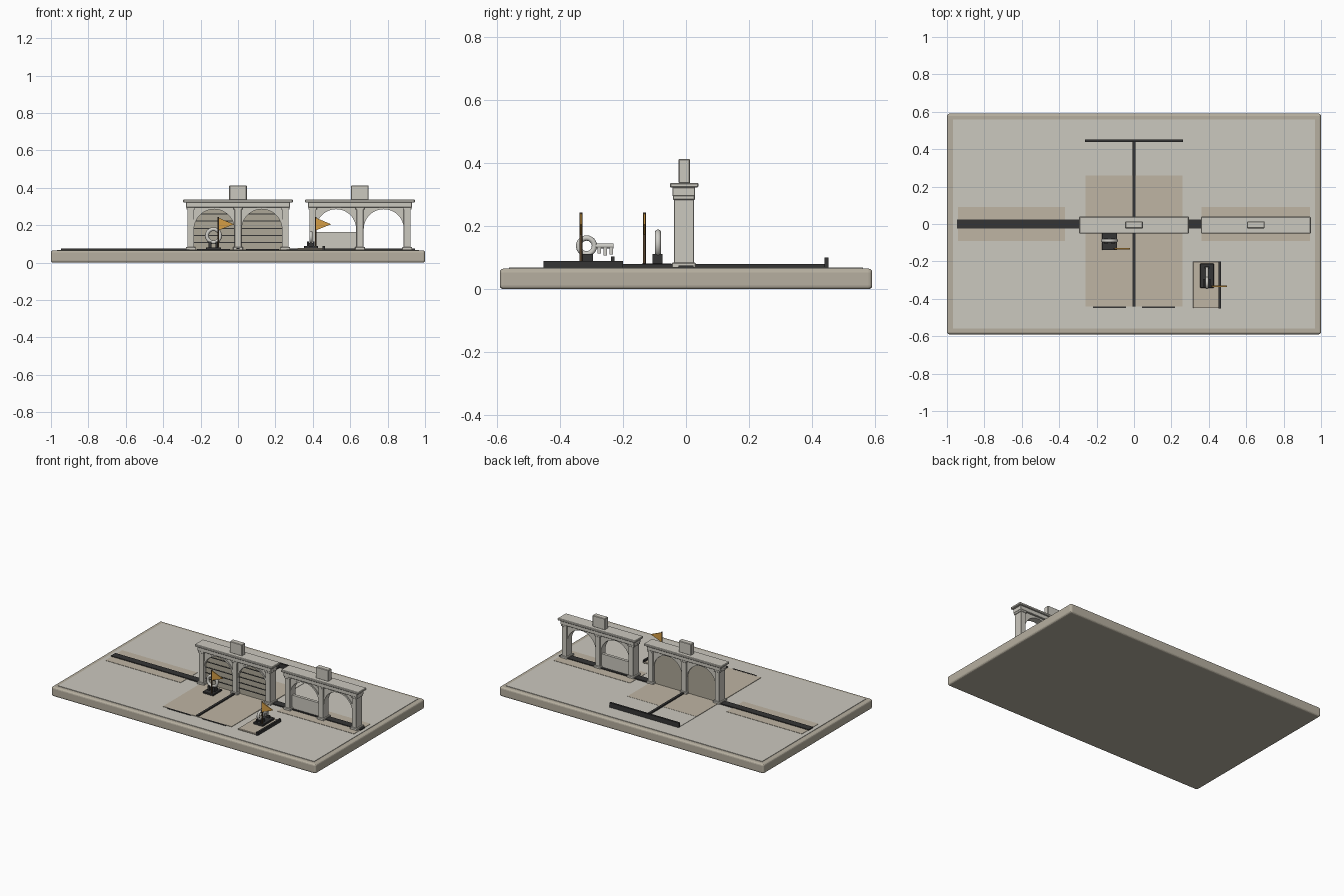
import bpy, bmesh, math
from mathutils import Vector, Matrix

if "Cube" in bpy.data.objects:
    bpy.data.objects.remove(bpy.data.objects["Cube"])

def mat(name, r, g, b):
    m = bpy.data.materials.new(name)
    m.diffuse_color = (r, g, b, 1)
    m.use_nodes = True
    m.node_tree.nodes["Principled BSDF"].inputs["Base Color"].default_value = m.diffuse_color
    return m

STONE = mat("pale_stone", .60, .58, .52)
SLAB = mat("slab_stone", .47, .43, .35)
TAN = mat("tan_paving", .52, .46, .37)
DARK = mat("dark_metal", .035, .035, .035)
STEEL = mat("light_steel", .62, .61, .57)
WOOD = mat("shutter", .42, .39, .31)
ORANGE = mat("flag_orange", .66, .34, .06)
POLE = mat("pole_brown", .10, .06, .03)

def finish(name, bm, m, bevel=0, smooth=False, seg=1):
    bmesh.ops.recalc_face_normals(bm, faces=bm.faces)
    me = bpy.data.meshes.new(name)
    bm.to_mesh(me)
    bm.free()
    me.materials.append(m)
    ob = bpy.data.objects.new(name, me)
    bpy.context.collection.objects.link(ob)
    if smooth:
        for p in me.polygons:
            p.use_smooth = True
    if bevel:
        b = ob.modifiers.new("bevel", 'BEVEL')
        b.width, b.segments = bevel, seg
    return ob

def box(name, x0, x1, y0, y1, z0, z1, m=STONE, bevel=0, seg=1):
    bm = bmesh.new()
    bmesh.ops.create_cube(bm, size=1)
    c = Vector(((x0 + x1) / 2, (y0 + y1) / 2, (z0 + z1) / 2))
    for v in bm.verts:
        v.co = Vector((v.co.x * (x1 - x0), v.co.y * (y1 - y0), v.co.z * (z1 - z0))) + c
    return finish(name, bm, m, bevel, seg=seg)

def extrude_xz(name, pts, y0, y1, m=STONE):
    # closed outline in the xz plane, given thickness along y
    bm = bmesh.new()
    f = bm.faces.new([bm.verts.new((x, y0, z)) for x, z in pts])
    r = bmesh.ops.extrude_face_region(bm, geom=[f])
    for v in r["geom"]:
        if isinstance(v, bmesh.types.BMVert):
            v.co.y = y1
    return finish(name, bm, m)

def rod(name, a, b, r, m, n=16):
    a, b = Vector(a), Vector(b)
    d = b - a
    bm = bmesh.new()
    bmesh.ops.create_cone(bm, cap_ends=True, segments=n, radius1=r, radius2=r, depth=d.length,
                          matrix=Matrix.Translation((a + b) / 2) @ d.to_track_quat('Z', 'Y').to_matrix().to_4x4())
    ob = finish(name, bm, m)
    for p in ob.data.polygons:
        p.use_smooth = len(p.vertices) == 4
    return ob

def ring(name, c, axis, R, r, m=STEEL, n=40, k=14):
    # torus whose axis lies along x or y
    bm = bmesh.new()
    vs = []
    for i in range(n):
        t = 2 * math.pi * i / n
        for j in range(k):
            p = 2 * math.pi * j / k
            u, z, h = (R + r * math.cos(p)) * math.cos(t), (R + r * math.cos(p)) * math.sin(t), r * math.sin(p)
            o = Vector((h, u, z)) if axis == 'x' else Vector((u, h, z))
            vs.append(bm.verts.new(Vector(c) + o))
    for i in range(n):
        for j in range(k):
            a, b = i * k, ((i + 1) % n) * k
            q = (j + 1) % k
            bm.faces.new((vs[a + j], vs[b + j], vs[b + q], vs[a + q]))
    return finish(name, bm, m, smooth=True)

def arc(cx, cz, r, a0, a1, n=24):
    return [(cx + r * math.cos(a0 + (a1 - a0) * i / n), cz + r * math.sin(a0 + (a1 - a0) * i / n))
            for i in range(n + 1)]

T = .068  # ground level on the slab

# base slab and ground panel
box("base_slab", -1, 1, -.59, .59, 0, .065, SLAB, .012, 3)
box("ground_panel", -.968, .968, -.56, .56, .06, T, STONE)

# paving, boundary strip and lane markings
for n, x0, x1 in (("left", -.94, -.37), ("right", .36, .94)):
    box(n + "_verge", x0, x1, -.09, .09, .06, T + .002, TAN)
box("lane_paving", -.26, .26, -.44, .26, .06, T + .003, TAN)
box("lane_paving_rear", -.26, .26, .26, .44, .06, T + .002, STONE)
for n, x0, x1 in (("left", -.945, -.262), ("right", .262, .945)):
    box(n + "_boundary_strip", x0, x1, -.024, .024, .06, T + .007, DARK)
box("lane_divider", -.008, .008, -.44, .445, .06, T + .011, DARK)
box("end_stop_bar", -.262, .262, .439, .452, .06, .1, DARK)
for s in (-1, 1):
    box("lane_start_bar", *sorted((s * .043, s * .22)), -.449, -.441, .06, T + .004, DARK)

def gate(n, cx):
    R, spring, ac = .1075, .178, .1275
    # wall with two arched openings
    pts = [(cx - .27, T), (cx - .27, .30), (cx + .27, .30), (cx + .27, T), (cx + ac + R, T)]
    pts += arc(cx + ac, spring, R, 0, math.pi) + [(cx + ac - R, T), (cx - ac + R, T)]
    pts += arc(cx - ac, spring, R, 0, math.pi) + [(cx - ac - R, T)]
    extrude_xz(n + "_arch_wall", pts, -.028, .016)
    for s in (-1, 1):
        trim = arc(cx + s * ac, spring, R + .011, 0, math.pi) + arc(cx + s * ac, spring, R, math.pi, 0)
        extrude_xz(n + "_arch_trim", trim, -.032, -.026)
    # pilasters with plinth and capital
    for px, w in ((-.2525, .0185), (0, .018), (.2525, .0185)):
        x = cx + px
        box(n + "_pilaster", x - w, x + w, -.038, .025, T, .3, STONE, .002)
        box(n + "_plinth", x - w - .008, x + w + .008, -.044, .031, T, T + .016, STONE, .002)
        box(n + "_capital", x - w - .005, x + w + .005, -.041, .028, .283, .297, STONE, .002)
    # frieze, cornice and sign block
    box(n + "_frieze", cx - .278, cx + .278, -.043, .029, .295, .323, STONE, .002)
    box(n + "_cornice", cx - .293, cx + .293, -.051, .039, .322, .337, STONE, .003)
    box(n + "_sign_block", cx - .047, cx + .047, -.023, .013, .335, .413, STONE, .003)

gate("closed_gate", 0)
gate("open_gate", .652)

# shutters: two full in the closed gate, one half-height in the open gate
for s in (-1, 1):
    c = s * .1275
    box("closed_shutter", c - .112, c + .112, -.013, .008, T, .29, WOOD)
    for i in range(5):
        z = .105 + i * .038
        box("shutter_slat_line", c - .109, c + .109, -.016, -.012, z, z + .005, DARK)
box("half_shutter", .652 - .24, .652 - .015, -.012, .008, T, .165, STONE)

def flag(n, x, y, z0):
    rod(n + "_flag_pole", (x, y, z0), (x, y, .243), .0045, POLE, 12)
    extrude_xz(n + "_pennant", [(x, .24), (x + .083, .205), (x, .172)], y - .003, y + .003, ORANGE)

# empty ring on its stand, with flag
box("ring_stand", -.17, -.09, -.14, -.045, T, .082, DARK, .002)
for x in (-.15, -.112):
    box("ring_cradle", x - .008, x + .008, -.106, -.074, .08, .112, DARK)
ring("empty_ring", (-.131, -.089, .144), 'y', .035, .010)
flag("ring", -.105, -.132, .075)

# side platform with raised edge
box("side_platform", .315, .465, -.45, -.2, T, .077, TAN, .002)
box("platform_edge", .453, .466, -.452, -.2, T, .089, DARK)

# key on its stand, with flag
KX = .39
box("key_stand", .354, .427, -.342, -.212, .076, .09, DARK, .002)
for x in (KX - .015, KX + .015):
    box("key_cradle", x - .005, x + .005, -.335, -.295, .088, .112, DARK)
box("key_tip_rest", KX - .014, KX + .014, -.238, -.226, .088, .104, DARK)
ring("key_bow", (KX, -.315, .137), 'x', .025, .0085)
rod("key_shaft", (KX, -.29, .137), (KX, -.23, .137), .0075, STEEL)
for i, d in enumerate((.020, .026, .023)):
    y = -.275 + i * .019
    box("key_tooth", KX - .005, KX + .005, y - .005, y + .005, .137 - d - .004, .137, STEEL)
flag("key", .415, -.333, .088)
